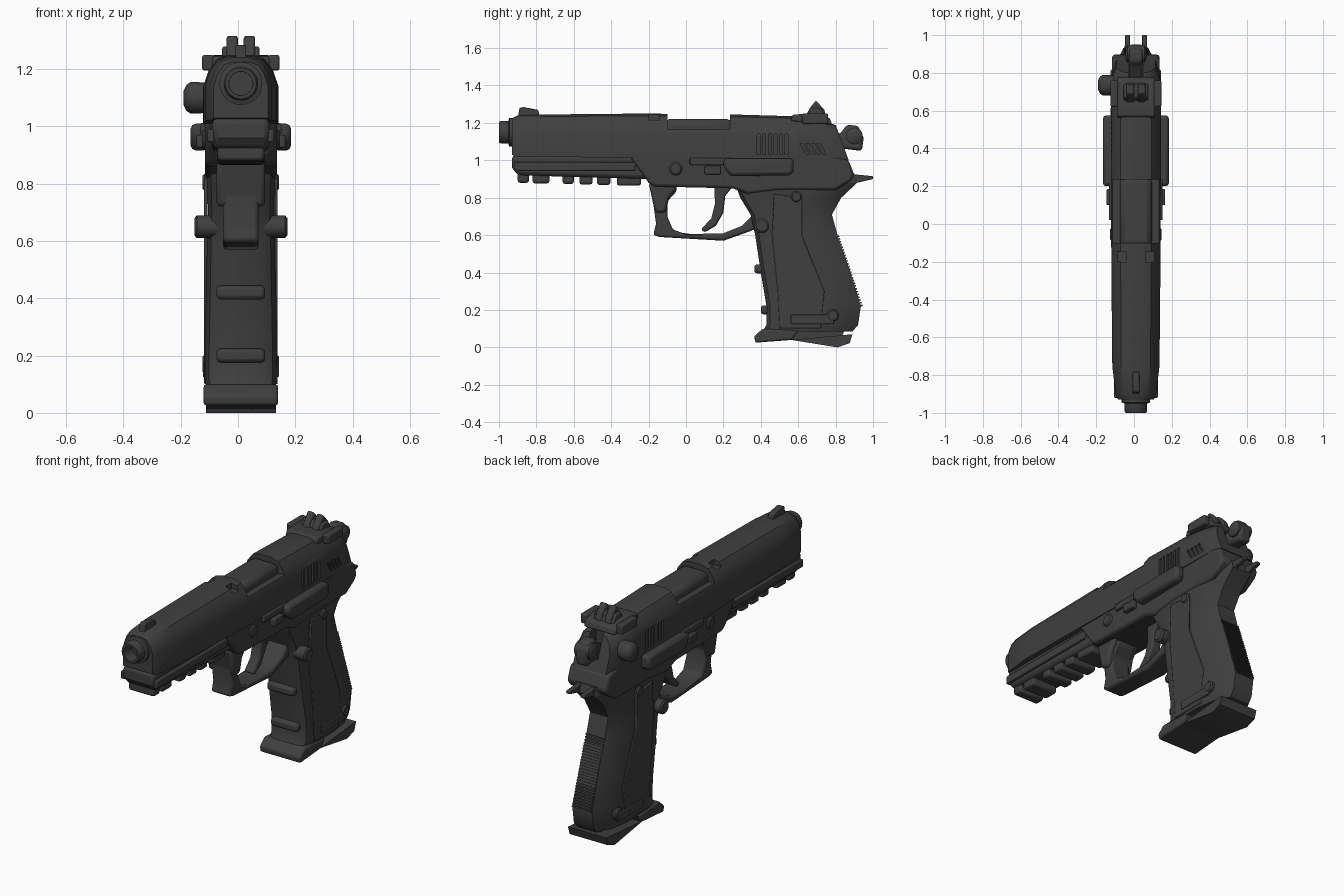
import bpy, bmesh, math
from mathutils import Vector, Matrix

cube = bpy.data.objects.get("Cube")
if cube:
    bpy.data.objects.remove(cube, do_unlink=True)

CX = 0.01  # centre line of the body
parts = []

steel = bpy.data.materials.new("dark gunmetal")
steel.use_nodes = True
steel.diffuse_color = (0.05, 0.05, 0.05, 1)
steel.node_tree.nodes["Principled BSDF"].inputs["Base Color"].default_value = steel.diffuse_color


def finish(name, bm, bevel=0.0):
    bmesh.ops.recalc_face_normals(bm, faces=bm.faces)
    mesh = bpy.data.meshes.new(name)
    bm.to_mesh(mesh)
    bm.free()
    mesh.materials.append(steel)
    ob = bpy.data.objects.new(name, mesh)
    bpy.context.collection.objects.link(ob)
    if bevel:
        mod = ob.modifiers.new("Bevel", 'BEVEL')
        mod.width, mod.segments, mod.limit_method = bevel, 2, 'ANGLE'
        mod.angle_limit = math.radians(40)
    parts.append(ob)
    return ob


def add_loft(bm, rings, caps=True):
    rows = [[bm.verts.new(p) for p in ring] for ring in rings]
    n = len(rows[0])
    for a, b in zip(rows, rows[1:]):
        for i in range(n):
            bm.faces.new((a[i], a[(i + 1) % n], b[(i + 1) % n], b[i]))
    if caps:
        bm.faces.new(rows[0])
        bm.faces.new(rows[-1])


def add_prism(bm, pts, hw, x=CX):
    add_loft(bm, [[(x + s * hw, y, z) for y, z in pts] for s in (-1, 1)])


def prism(name, pts, hw, x=CX, bevel=0.008):
    """Side profile (y, z) extruded across the width."""
    bm = bmesh.new()
    add_prism(bm, pts, hw, x)
    return finish(name, bm, bevel)


def box_pts(y0, y1, z0, z1):
    return [(y0, z0), (y1, z0), (y1, z1), (y0, z1)]


def lathe(name, axis, centre, profile, n=24):
    """Spin (distance, radius) points round an axis through centre."""
    a = Vector(axis)
    u = Vector((0, 0, 1))
    v = a.cross(u)
    turns = [2 * math.pi * i / n for i in range(n)]
    bm = bmesh.new()
    add_loft(bm, [[Vector(centre) + a * d + (u * math.cos(t) + v * math.sin(t)) * r
                   for t in turns] for d, r in profile])
    return finish(name, bm)


def cut(ob, cutter):
    mod = ob.modifiers.new("Cut", 'BOOLEAN')
    mod.operation, mod.object, mod.solver = 'DIFFERENCE', cutter, 'EXACT'
    graph = bpy.context.evaluated_depsgraph_get()
    mesh = bpy.data.meshes.new_from_object(ob.evaluated_get(graph))
    ob.modifiers.clear()
    ob.data = mesh
    parts.remove(cutter)
    bpy.data.objects.remove(cutter, do_unlink=True)


# slide: faceted section lofted along the length
def slide_ring(y, hw, bottom, top, lean=0.0):
    half = [(0.3, 1), (0.62, 0.95), (0.86, 0.78), (1, 0.56), (1, 0)]
    sec = [(w, h) for w, h in half] + [(-w, h) for w, h in reversed(half)]
    return [(CX + hw * w, y - lean * h, bottom + (top - bottom) * h) for w, h in sec]

bm = bmesh.new()
add_loft(bm, [slide_ring(*s) for s in (
    (-0.93, 0.095, 1.03, 1.225), (-0.9, 0.108, 1.02, 1.24), (-0.75, 0.125, 1.02, 1.245),
    (-0.23, 0.13, 1.01, 1.25), (0.25, 0.132, 1.0, 1.245), (0.6, 0.132, 1.0, 1.235),
    (0.78, 0.128, 1.0, 1.205, 0.02), (0.87, 0.105, 1.0, 1.19, 0.07))])
slide = finish("slide", bm)

# ejection window, hammer slot and band scallops
cut(slide, prism("window_cutter", box_pts(-0.1, 0.235, 1.165, 1.4), 0.3, bevel=0))
cut(slide, prism("slot_cutter", box_pts(0.75, 1.1, 1.06, 1.4), 0.04, bevel=0))
for s in (-1, 1):
    cut(slide, prism("scallop_cutter", box_pts(-0.2, -0.145, 1.215, 1.4), 0.035, CX + s * 0.085, 0))

# slanted grip serrations
bm = bmesh.new()
for s in (-1, 1):
    for y, count, top in ((0.38, 6, 1.14), (0.61, 4, 1.09)):
        for i in range(count):
            a, b = y + i * 0.03, y + i * 0.03 + 0.016
            lean = 0.0 if count == 6 else 0.035
            add_prism(bm, [(a + lean, 1.03), (b + lean, 1.03), (b, top), (a, top)], 0.03, CX + s * 0.15)
cut(slide, finish("serration_cutter", bm))

# barrel
lathe("barrel", (0, 1, 0), (CX, 0, 1.15),
      [(-0.8, 0.075), (-0.945, 0.075), (-0.95, 0.06), (-0.99, 0.06), (-1, 0.054),
       (-1, 0.042), (-0.8, 0.04)])
prism("barrel_hood", box_pts(-0.12, 0.25, 1.05, 1.22), 0.085, bevel=0.03)

# sights
prism("front_sight", [(-0.9, 1.22), (-0.78, 1.22), (-0.79, 1.27), (-0.87, 1.285), (-0.89, 1.28)], 0.018, bevel=0.004)
prism("rear_sight_base", [(0.56, 1.21), (0.78, 1.19), (0.77, 1.225), (0.7, 1.25), (0.57, 1.245)], 0.1)
for s in (-1, 1):
    prism("rear_sight_ear", box_pts(0.62, 0.76, 1.195, 1.25), 0.02, CX + s * 0.115)
    prism("rear_sight_post", [(0.64, 1.24), (0.75, 1.22), (0.74, 1.27), (0.695, 1.32), (0.67, 1.29)],
          0.02, CX + s * 0.03)
prism("rear_sight_blade", [(0.65, 1.24), (0.75, 1.22), (0.72, 1.28), (0.67, 1.28)], 0.065)

# hammer
prism("hammer", [(0.76, 1.06), (0.86, 1.06), (0.94, 1.05), (0.95, 1.12), (0.92, 1.185),
                 (0.86, 1.19), (0.83, 1.15), (0.77, 1.12)], 0.036, bevel=0.015)
lathe("hammer_spur", (1, 0, 0), (CX, 0.9, 1.13),
      [(-0.055, 0.03), (-0.045, 0.045), (0.045, 0.045), (0.055, 0.03)], 16)

# frame, dust cover and accessory rail
prism("frame", [(-0.3, 1.02), (-0.2, 0.88), (-0.17, 0.86), (0.25, 0.85), (0.33, 0.82), (0.5, 0.84),
                (0.8, 0.84), (0.88, 0.89), (0.9, 0.92), (0.87, 1.0), (0.78, 1.02)], 0.126, bevel=0.015)
prism("dust_cover", [(-0.93, 1.03), (-0.93, 0.96), (-0.9, 0.92), (-0.2, 0.9), (-0.2, 1.03)], 0.1, bevel=0.02)
for s in (-1, 1):
    prism("rail_lip", box_pts(-0.92, -0.27, 0.945, 0.99), 0.012, CX + s * 0.104, 0.005)
for i, (y, w) in enumerate(((-0.9, 0.06), (-0.82, 0.09), (-0.66, 0.06), (-0.57, 0.07), (-0.475, 0.07), (-0.37, 0.13))):
    prism(f"rail_tooth_{i + 1}", box_pts(y, y + w, 0.88 - 0.003 * i, 0.94), 0.082, bevel=0.012)

# trigger guard and trigger
prism("trigger_guard", [(-0.19, 0.88), (-0.16, 0.66), (-0.175, 0.6), (-0.14, 0.59), (0.2, 0.57),
                        (0.34, 0.62), (0.43, 0.66), (0.43, 0.73), (0.36, 0.71), (0.3, 0.65),
                        (0.2, 0.61), (0, 0.605), (-0.07, 0.63), (-0.1, 0.7), (-0.1, 0.78),
                        (-0.05, 0.835), (-0.05, 0.88)], 0.062, bevel=0.012)
prism("guard_flare", [(-0.2, 0.88), (-0.165, 0.72), (-0.11, 0.72), (-0.09, 0.8), (-0.04, 0.87)], 0.085, bevel=0.015)
prism("trigger", [(0.15, 0.88), (0.155, 0.77), (0.135, 0.69), (0.08, 0.63), (0.1, 0.615), (0.16, 0.65),
                  (0.2, 0.72), (0.21, 0.81), (0.25, 0.86)], 0.03, bevel=0.01)


# grip: chamfered section lofted upwards
def grip_ring(z, front, back, hw):
    half = [(0.62, front), (0.88, front + 0.02), (1, front + 0.07), (1, back - 0.2),
            (0.85, back - 0.08), (0.5, back)]
    return [(CX + hw * w, y, z) for w, y in half] + [(CX - hw * w, y, z) for w, y in reversed(half)]

bm = bmesh.new()
add_loft(bm, [grip_ring(*s) for s in (
    (0.085, 0.41, 0.89, 0.12), (0.12, 0.43, 0.92, 0.126), (0.22, 0.43, 0.935, 0.126),
    (0.4, 0.4, 0.88, 0.122), (0.6, 0.37, 0.81, 0.118), (0.71, 0.345, 0.78, 0.115),
    (0.8, 0.29, 0.83, 0.118), (0.88, 0.26, 0.915, 0.122), (0.93, 0.26, 0.9, 0.122))])
finish("grip", bm)

for s in (-1, 1):
    # raised grip panel and forked tang
    prism("grip_panel", [(0.5, 0.1), (0.72, 0.1), (0.74, 0.3), (0.62, 0.6), (0.62, 0.8), (0.47, 0.82),
                         (0.46, 0.6), (0.49, 0.3)], 0.006, CX + s * 0.122, 0.004)
    prism("grip_foot_bar", box_pts(0.56, 0.79, 0.125, 0.175), 0.008, CX + s * 0.125, 0.004)
    prism("tang_prong", [(0.82, 0.83), (0.915, 0.88), (1.0, 0.9), (1.0, 0.915), (0.9, 0.925), (0.85, 0.98)],
          0.013, CX + s * 0.045, 0.004)

# backstrap teeth
bm = bmesh.new()
top, low, teeth = Vector((CX, 0.803, 0.59)), Vector((CX, 0.928, 0.22)), 26
tilt = Matrix.Rotation(math.atan2(low.y - top.y, top.z - low.z), 4, 'X')
for i in range(teeth):
    place = Matrix.Translation(top.lerp(low, i / (teeth - 1))) @ tilt
    bmesh.ops.create_cube(bm, size=1, matrix=place @ Matrix.Diagonal((0.12, 0.034, 0.008, 1)))
finish("backstrap_teeth", bm)

# front strap ridges
for z, y in ((0.42, 0.4), (0.2, 0.435)):
    prism("front_strap_ridge", box_pts(y - 0.035, y + 0.04, z - 0.024, z + 0.024), 0.085, bevel=0.014)

# magazine floor
prism("floor_front", [(0.41, 0.1), (0.365, 0.06), (0.37, 0.025), (0.57, 0.04), (0.6, 0.09)], 0.13, bevel=0.01)
prism("floor_rear", [(0.56, 0.04), (0.81, 0.0), (0.875, 0.022), (0.89, 0.07)], 0.122, bevel=0)
prism("floor_core", [(0.5, 0.1), (0.5, 0.045), (0.82, 0.02), (0.85, 0.1)], 0.05, bevel=0)

# side controls and pins
for s in (-1, 1):
    side = CX + s * 0.11
    for name, y, z, r, out in (("magazine_catch", 0.405, 0.65, 0.04, 0.052),
                               ("upper_grip_pin", 0.59, 0.805, 0.03, 0.024),
                               ("lower_grip_pin", 0.785, 0.17, 0.034, 0.024),
                               ("takedown_pin", -0.055, 0.955, 0.036, 0.026)):
        lathe(name, (s, 0, 0), (side, y, z), [(-0.05, r), (out - 0.008, r), (out, r * 0.75)], 16)
    prism("slide_stop", [(0.24, 0.915), (0.56, 0.92), (0.575, 0.94), (0.575, 1.01), (0.2, 1.01), (0.2, 0.96)],
          0.03, CX + s * 0.145, 0.018)
    prism("slide_stop_arm", box_pts(0.02, 0.24, 0.975, 1.012), 0.012, CX + s * 0.13, 0.005)
    prism("slide_stop_tab", box_pts(0.1, 0.185, 0.925, 0.97), 0.02, CX + s * 0.135, 0.006)

# safety knob on one side
lathe("safety_knob", (-1, 0, 0), (CX, 0.735, 1.1),
      [(0.1, 0.05), (0.15, 0.055), (0.175, 0.055), (0.19, 0.045), (0.2, 0.025)], 20)

# smooth shading with sharp edges kept
bpy.ops.object.select_all(action='DESELECT')
for ob in parts:
    ob.select_set(True)
bpy.context.view_layer.objects.active = parts[0]
bpy.ops.object.shade_smooth_by_angle(angle=math.radians(35))
